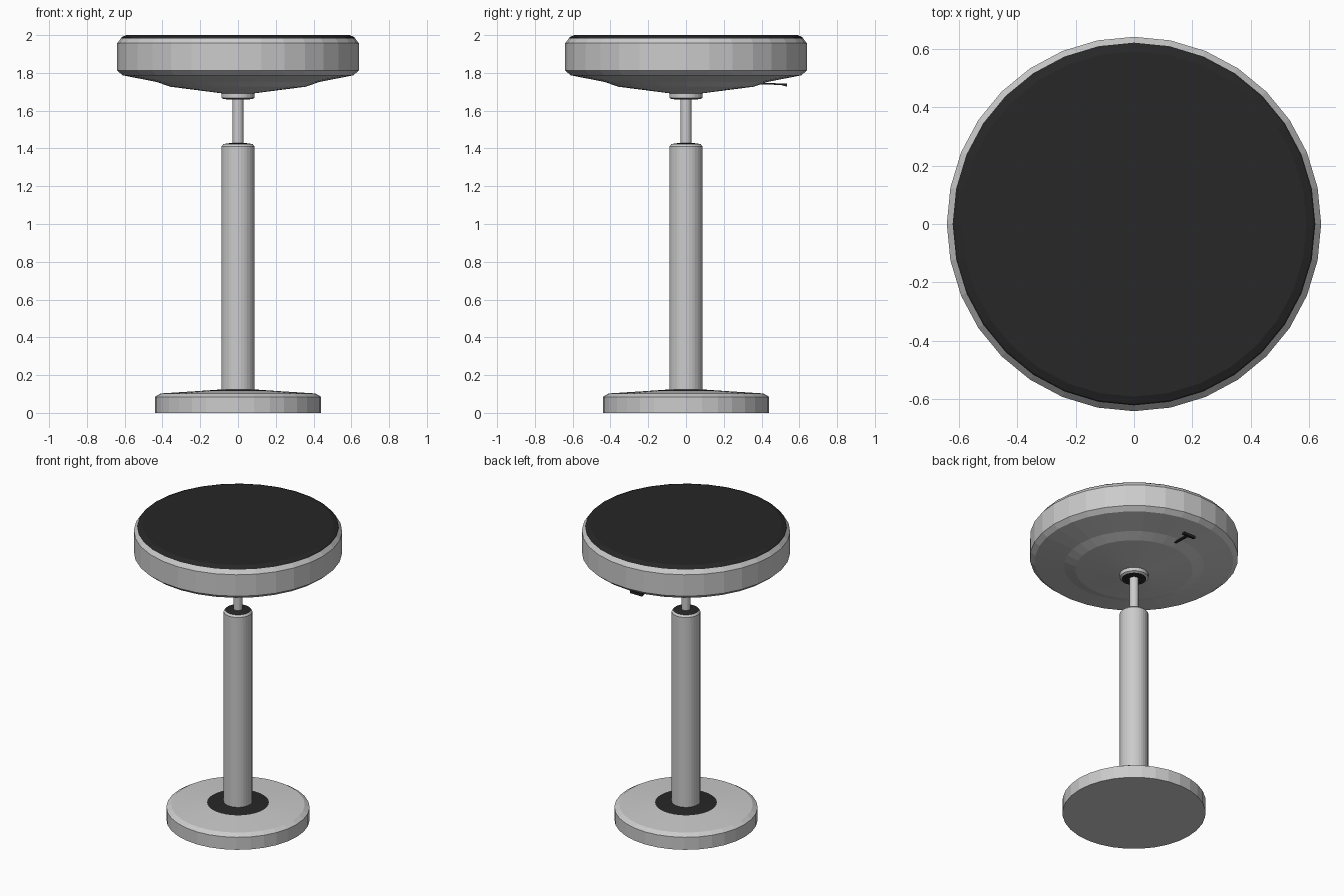
import bpy, bmesh, math

if "Cube" in bpy.data.objects:
    bpy.data.objects.remove(bpy.data.objects["Cube"])

black = bpy.data.materials.new("black")
black.diffuse_color = (0.02, 0.02, 0.02, 1)
black.use_nodes = True
black.node_tree.nodes["Principled BSDF"].inputs["Base Color"].default_value = black.diffuse_color


def lathe(name, profile, sides=32, mat=None):
    """Spin (radius, z) points, listed bottom to top, around z; the ends are capped."""
    bm = bmesh.new()
    rings = []
    for r, z in profile:
        rings.append([bm.verts.new((r * math.cos(2 * math.pi * i / sides),
                                    r * math.sin(2 * math.pi * i / sides), z))
                      for i in range(sides)])
    for a, b in zip(rings, rings[1:]):
        for i in range(sides):
            j = (i + 1) % sides
            bm.faces.new((a[i], a[j], b[j], b[i]))
    bm.faces.new(rings[0][::-1])
    bm.faces.new(rings[-1])
    return finish(name, bm, mat)


def finish(name, bm, mat=None):
    bmesh.ops.recalc_face_normals(bm, faces=bm.faces[:])
    me = bpy.data.meshes.new(name)
    bm.to_mesh(me)
    bm.free()
    ob = bpy.data.objects.new(name, me)
    bpy.context.collection.objects.link(ob)
    if mat:
        me.materials.append(mat)
    return ob


# Foot plate with a chamfered rim, and the dark ring around the column
lathe("base", [(0.44, 0), (0.44, 0.085), (0.41, 0.103), (0.19, 0.117)])
lathe("base_ring", [(0.19, 0.117), (0.09, 0.124)], mat=black)

# Column, its dark cap, and the gas lift rod
lathe("column", [(0.088, 0.11), (0.088, 1.41), (0.078, 1.423)])
lathe("column_cap", [(0.078, 1.423), (0.03, 1.43)], mat=black)
lathe("lift_rod", [(0.029, 1.41), (0.029, 1.68)])

# Collar under the seat
lathe("collar_bottom", [(0.03, 1.659), (0.075, 1.661)], mat=black)
lathe("collar", [(0.075, 1.661), (0.088, 1.668), (0.088, 1.70)])

# Seat body with stepped underside, and the dark cushion top
lathe("seat_shell", [(0.088, 1.692), (0.36, 1.727), (0.43, 1.752), (0.61, 1.787),
                     (0.64, 1.812), (0.64, 1.957), (0.62, 1.983)])
lathe("seat_pad", [(0.62, 1.983), (0.615, 1.99), (0.59, 2.0)], mat=black)

# Height lever: flat bar flaring into a small cross paddle
bm = bmesh.new()
loops = []
for y, w, lo, hi in ((0.34, 0.008, 1.741, 1.75), (0.505, 0.008, 1.736, 1.744),
                     (0.51, 0.045, 1.734, 1.744), (0.535, 0.045, 1.727, 1.744)):
    loops.append([bm.verts.new((x, y, z)) for x, z in
                  ((-w, lo), (w, lo), (w, hi), (-w, hi))])
for a, b in zip(loops, loops[1:]):
    for i in range(4):
        bm.faces.new((a[i], a[(i + 1) % 4], b[(i + 1) % 4], b[i]))
bm.faces.new(loops[0])
bm.faces.new(loops[-1])
finish("height_lever", bm, black)
